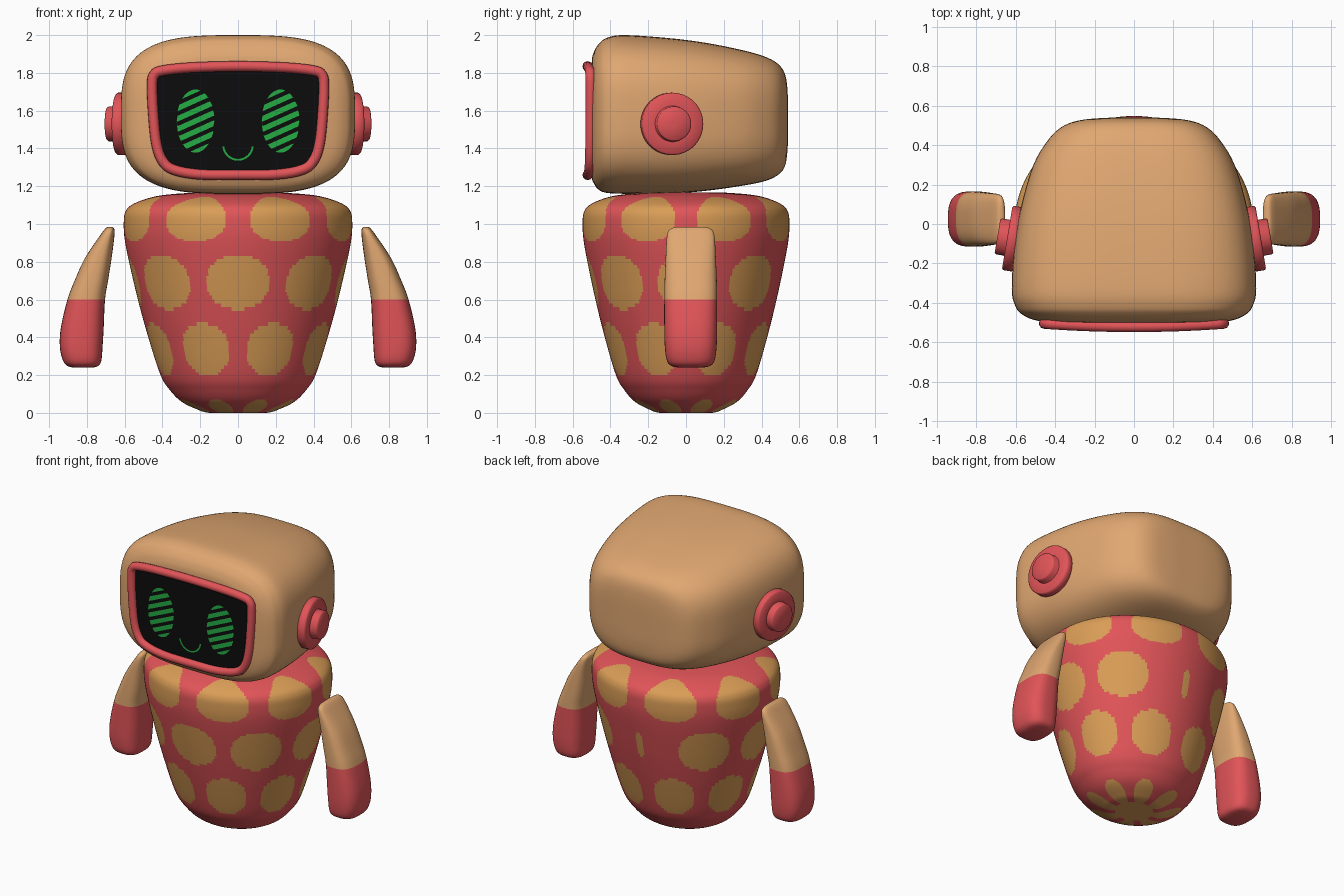
import bpy, bmesh, math
from mathutils import Vector, Matrix

if "Cube" in bpy.data.objects:
    bpy.data.objects.remove(bpy.data.objects["Cube"])


def material(name, r, g, b):
    lin = lambda c: c / 12.92 if c <= 0.04045 else ((c + 0.055) / 1.055) ** 2.4
    m = bpy.data.materials.new(name)
    m.diffuse_color = (lin(r / 255), lin(g / 255), lin(b / 255), 1)
    m.use_nodes = True
    m.node_tree.nodes["Principled BSDF"].inputs["Base Color"].default_value = m.diffuse_color
    return m


RED = material("coral red", 225, 84, 88)
TAN = material("warm tan", 224, 167, 113)
GOLD = material("spot gold", 218, 157, 86)
BLACK = material("screen black", 12, 12, 12)
GREEN = material("display green", 37, 172, 68)


def spline(pts, n, closed=False):
    """Catmull-Rom resampling of tuples of any length."""
    out, c = [], len(pts)
    for i in range(c if closed else c - 1):
        if closed:
            p = [pts[(i + k) % c] for k in (-1, 0, 1, 2)]
        else:
            p = [pts[min(max(i + k, 0), c - 1)] for k in (-1, 0, 1, 2)]
        for s in range(n):
            t = s / n
            out.append(tuple(0.5 * (2 * b + (d - a) * t + (2 * a - 5 * b + 4 * d - e) * t * t
                                    + (3 * b - a - 3 * d + e) * t ** 3)
                             for a, b, d, e in zip(*p)))
    if not closed:
        out.append(tuple(pts[-1]))
    return out


def make(name, verts, faces, mats, rule=None, plate=False):
    me = bpy.data.meshes.new(name)
    me.from_pydata(verts, [], faces)
    bm = bmesh.new()
    bm.from_mesh(me)
    if plate:
        bm.normal_update()
        for f in bm.faces:
            if f.normal.y > 0:
                f.normal_flip()
    else:
        bmesh.ops.recalc_face_normals(bm, faces=bm.faces)
    for f in bm.faces:
        f.smooth = True
        if rule:
            f.material_index = rule(f.calc_center_median())
    bm.to_mesh(me)
    bm.free()
    for m in mats:
        me.materials.append(m)
    ob = bpy.data.objects.new(name, me)
    bpy.context.collection.objects.link(ob)
    return ob


def loft(name, rings, mats, rule=None):
    n = len(rings[0])
    verts = [p for r in rings for p in r]
    faces = [(i * n + j, i * n + (j + 1) % n, (i + 1) * n + (j + 1) % n, (i + 1) * n + j)
             for i in range(len(rings) - 1) for j in range(n)]
    faces += [tuple(range(n)), tuple(range(len(verts) - n, len(verts)))]
    return make(name, verts, faces, mats, rule)


def superellipse(a, b, e, n):
    out = []
    for k in range(n):
        c, s = math.cos(2 * math.pi * k / n), math.sin(2 * math.pi * k / n)
        out.append((a * math.copysign(abs(c) ** (2 / e), c), b * math.copysign(abs(s) ** (2 / e), s)))
    return out


# Body: egg-like lathe with an oval section and staggered spots
DEPTH = 0.905
profile = [(0.01, 0), (0.15, 0), (0.22, 0.02), (0.3, 0.06), (0.36, 0.12), (0.41, 0.2), (0.475, 0.4),
           (0.53, 0.6), (0.577, 0.8), (0.6, 0.92), (0.605, 1.0), (0.598, 1.06), (0.565, 1.1),
           (0.48, 1.135), (0.38, 1.155), (0.2, 1.167), (0.01, 1.167)]
rows = [(1.025, 0.118, 0.29, 0.5), (0.69, 0.143, 0.305, 0), (0.335, 0.137, 0.29, 0.5)]


def spotted(c):
    ang = math.atan2(c.x, -c.y / DEPTH)
    rad = math.hypot(c.x, c.y / DEPTH)
    step = math.pi / 4

    def off(shift):
        a = ang / step - shift
        return (a - round(a)) * step
    if c.z < 0.15:                                   # flower under the base
        return int(rad < 0.12 or (off(0.5) / 0.27) ** 2 + ((rad - 0.2) / 0.115) ** 2 < 1)
    for z, h, w, shift in rows:
        if shift == 0 and abs(ang) > 2.8:            # narrow spot at the back seam
            w, h = 0.05, 0.09
        if (abs(off(shift)) / w) ** 2.2 + (abs(c.z - z) / h) ** 2.2 < 1:
            return 1
    return 0


N = 288
loft("body", [[(r * math.sin(2 * math.pi * k / N), -DEPTH * r * math.cos(2 * math.pi * k / N), max(z, 0))
               for k in range(N)] for r, z in spline(profile, 10)], [RED, GOLD], spotted)

# Head: rounded box lofted front to back (y, half width, bottom, top)
sections = [(-0.503, 0.05, 1.5, 1.6), (-0.5, 0.4, 1.27, 1.84), (-0.488, 0.5, 1.215, 1.91),
            (-0.46, 0.565, 1.18, 1.955), (-0.42, 0.6, 1.165, 1.985), (-0.33, 0.62, 1.16, 2.0),
            (-0.1, 0.605, 1.16, 1.985), (0.1, 0.57, 1.175, 1.96), (0.3, 0.51, 1.203, 1.92),
            (0.42, 0.44, 1.228, 1.885), (0.49, 0.37, 1.262, 1.845), (0.525, 0.28, 1.31, 1.79),
            (0.538, 0.15, 1.4, 1.7), (0.54, 0.02, 1.5, 1.58)]
loft("head", [[(x, y, (lo + hi) / 2 + z) for x, z in superellipse(w, (hi - lo) / 2, 3.2, 96)]
              for y, w, lo, hi in spline(sections, 5)], [TAN])

# Screen: outline shared by the black panel and its rim, bowed along x
half = [(0.25, 1.828), (0.4, 1.812), (0.444, 1.79), (0.455, 1.74), (0.45, 1.6), (0.433, 1.43),
        (0.4, 1.335), (0.34, 1.287), (0.2, 1.262)]
outline = spline([(0, 1.835)] + half + [(0, 1.26)] + [(-x, z) for x, z in reversed(half)], 6, True)


def front(x, lift=0.0):
    return -0.515 - lift + 0.08 * x * x


n = len(outline)
verts = [(x * s, front(x * s), 1.55 + (z - 1.55) * s)
         for s in (1, 0.8, 0.6, 0.4, 0.2, 0.02) for x, z in outline]
faces = [(i * n + j, i * n + (j + 1) % n, (i + 1) * n + (j + 1) % n, (i + 1) * n + j)
         for i in range(5) for j in range(n)] + [tuple(range(5 * n, 6 * n))]
make("screen", verts, faces, [BLACK], plate=True)

curve = bpy.data.curves.new("screen_rim", 'CURVE')
curve.dimensions = '3D'
curve.bevel_depth = 0.027
curve.bevel_resolution = 4
sp = curve.splines.new('POLY')
sp.points.add(n - 1)
for p, (x, z) in zip(sp.points, outline):
    p.co = (x, front(x, 0.006), z, 1)
sp.use_cyclic_u = True
sp.use_smooth = True
curve.materials.append(RED)
rim = bpy.data.objects.new("screen_rim", curve)
bpy.context.collection.objects.link(rim)
bpy.context.view_layer.objects.active = rim
rim.select_set(True)
bpy.ops.object.convert(target='MESH')


def strip(name, columns):
    """Thin plate on the screen from (x0, lo0, hi0, x1, lo1, hi1) columns."""
    verts, faces = [], []
    for x0, l0, h0, x1, l1, h1 in columns:
        k = len(verts)
        verts += [(x, front(x, 0.004), z) for x, z in ((x0, l0), (x1, l1), (x1, h1), (x0, h0))]
        faces.append((k, k + 1, k + 2, k + 3))
    make(name, verts, faces, [GREEN], plate=True)


# Eyes: ovals made of slanted stripes
def eye(name, cx, cz=1.545, a=0.1, b=0.167, slope=0.45, pitch=0.055, t=0.0155):
    cols = []
    for k in range(-4, 5):
        def span(x):
            e = b * math.sqrt(max(0, 1 - (x / a) ** 2))
            m = slope * x + k * pitch
            lo, hi = max(m - t, -e), min(m + t, e)
            return (cx + x, cz + lo, cz + max(lo, hi)), hi > lo
        for i in range(40):
            (p, u), (q, v) = span(a * (i / 20 - 1)), span(a * ((i + 1) / 20 - 1))
            if u or v:
                cols.append(p + q)
    strip(name, cols)


eye("left_eye", -0.225)
eye("right_eye", 0.225)

# Smile: thin half ring
verts = [(r * math.cos(a), front(0, 0.004), 1.418 + r * math.sin(a))
         for a in [math.pi * (1.03 + 0.94 * i / 24) for i in range(25)] for r in (0.073, 0.083)]
make("smile", verts, [(2 * i, 2 * i + 1, 2 * i + 3, 2 * i + 2) for i in range(24)], [GREEN], plate=True)

# Ears: stepped discs tilted to follow the head sides
ear = [(0.01, -0.06), (0.155, -0.06), (0.165, -0.05), (0.165, -0.008), (0.157, 0), (0.095, 0),
       (0.092, 0.004), (0.092, 0.042), (0.085, 0.05), (0.01, 0.05)]
# Arms: curved paddles, cuff below z = 0.6 (z, inner x, outer x, half depth)
arm = [(0.985, 0.668, 0.69, 0.07), (0.975, 0.656, 0.703, 0.105), (0.94, 0.654, 0.73, 0.125),
       (0.82, 0.669, 0.81, 0.133), (0.7, 0.688, 0.865, 0.138), (0.6, 0.704, 0.903, 0.14),
       (0.45, 0.711, 0.938, 0.14), (0.35, 0.717, 0.943, 0.137), (0.28, 0.723, 0.928, 0.127),
       (0.25, 0.738, 0.905, 0.105), (0.239, 0.77, 0.87, 0.06)]
for side, s in (("left", -1), ("right", 1)):
    M = Matrix.Translation((s * 0.643, -0.07, 1.53)) @ Matrix.Rotation(s * math.radians(9.5), 4, 'Z')
    ob = loft(side + "_ear", [[M @ Vector((s * h, y, z)) for y, z in superellipse(r, r, 2, 64)]
                              for r, h in ear], [RED])
    bpy.ops.object.select_all(action='DESELECT')
    bpy.context.view_layer.objects.active = ob
    ob.select_set(True)
    bpy.ops.object.shade_smooth_by_angle(angle=math.radians(50))
    loft(side + "_arm", [[(s * ((xi + xo) / 2 + x), 0.025 + y, z)
                          for x, y in superellipse((xo - xi) / 2, d, 2.8, 48)]
                         for z, xi, xo, d in spline(arm, 5)],
         [TAN, RED], lambda c: int(c.z < 0.6))
